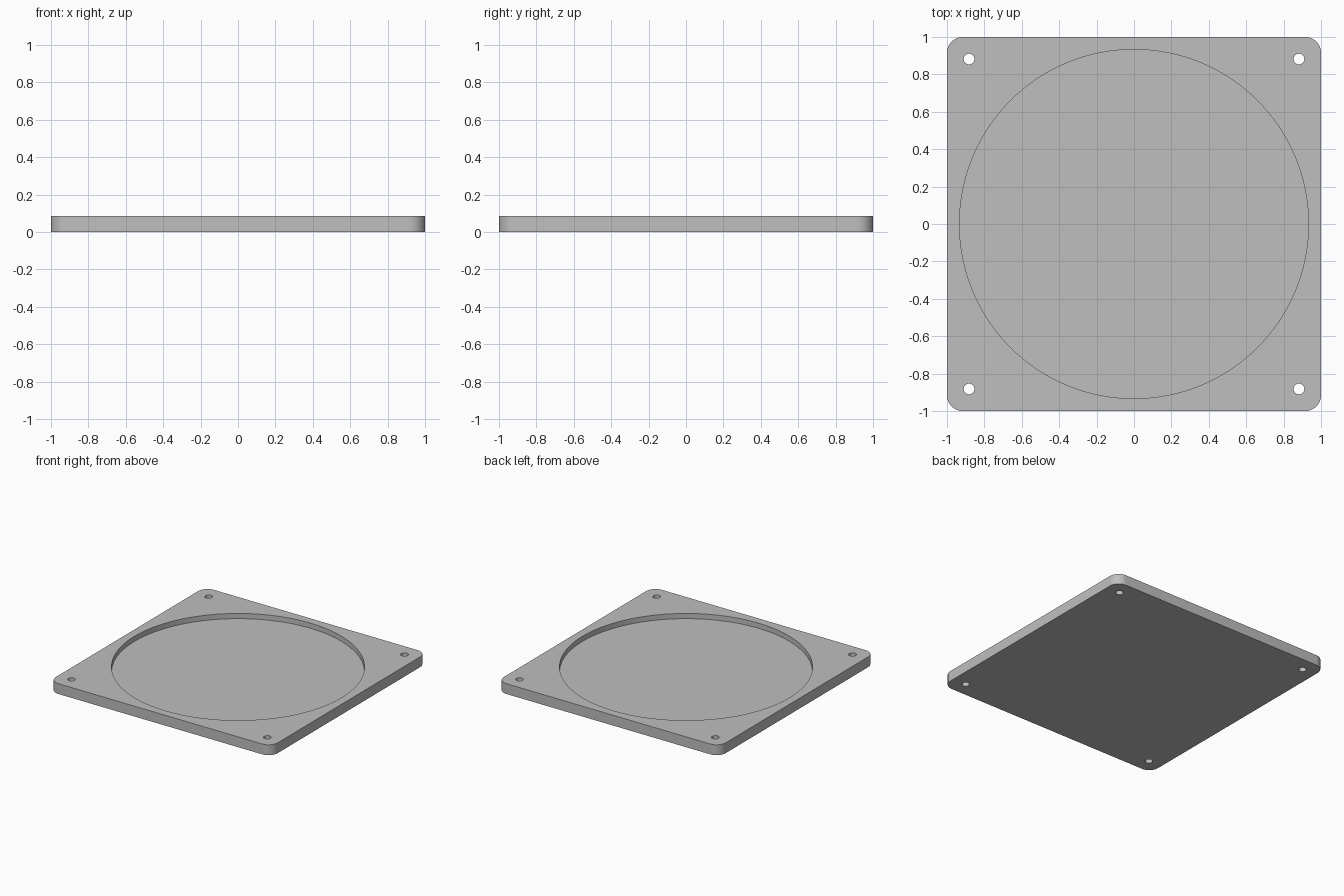
import bpy
import bmesh

cube = bpy.data.objects.get("Cube")
if cube:
    bpy.data.objects.remove(cube, do_unlink=True)

HEIGHT = 0.084
FLOOR = 0.042
RECESS_RADIUS = 0.933
HOLE_RADIUS = 0.0285
HOLE_OFFSET = 0.882
CORNER_RADIUS = 0.084

grey = bpy.data.materials.new("light grey")
grey.use_nodes = True
colour = (0.52, 0.52, 0.52, 1)
grey.diffuse_color = colour
grey.node_tree.nodes["Principled BSDF"].inputs["Base Color"].default_value = colour


def new_object(name, bm):
    mesh = bpy.data.meshes.new(name)
    bm.to_mesh(mesh)
    bm.free()
    mesh.materials.append(grey)
    obj = bpy.data.objects.new(name, mesh)
    bpy.context.collection.objects.link(obj)
    return obj


def cut_cylinder(target, name, radius, x, y, bottom, sides):
    """Cut a round pocket from the given height up through the top."""
    bm = bmesh.new()
    depth = 2 * HEIGHT
    bmesh.ops.create_cone(bm, cap_ends=True, segments=sides, radius1=radius,
                          radius2=radius, depth=depth)
    bmesh.ops.translate(bm, verts=bm.verts, vec=(x, y, bottom + depth / 2))
    cutter = new_object(name, bm)
    cutter.hide_render = True
    mod = target.modifiers.new(name, 'BOOLEAN')
    mod.operation = 'DIFFERENCE'
    mod.solver = 'EXACT'
    mod.object = cutter
    return cutter


# Square plate with rounded vertical corners
bm = bmesh.new()
bmesh.ops.create_cube(bm, size=1)
bmesh.ops.scale(bm, verts=bm.verts, vec=(2, 2, HEIGHT))
bmesh.ops.translate(bm, verts=bm.verts, vec=(0, 0, HEIGHT / 2))
uprights = [e for e in bm.edges if abs(e.verts[0].co.z - e.verts[1].co.z) > HEIGHT / 2]
bmesh.ops.bevel(bm, geom=uprights, offset=CORNER_RADIUS, segments=16,
                profile=0.5, affect='EDGES')
plate = new_object("cover_plate", bm)

# Shallow round recess and four through holes
cutters = [cut_cylinder(plate, "recess_cutter", RECESS_RADIUS, 0, 0, FLOOR, 128)]
for sx in (-1, 1):
    for sy in (-1, 1):
        cutters.append(cut_cylinder(plate, "screw_hole_cutter", HOLE_RADIUS,
                                    sx * HOLE_OFFSET, sy * HOLE_OFFSET,
                                    -HEIGHT / 2, 32))

# Apply the cuts, remove the cutters and smooth the round walls
bpy.ops.object.select_all(action='DESELECT')
plate.select_set(True)
bpy.context.view_layer.objects.active = plate
for mod in list(plate.modifiers):
    bpy.ops.object.modifier_apply(modifier=mod.name)
for cutter in cutters:
    bpy.data.objects.remove(cutter, do_unlink=True)
bpy.ops.object.shade_smooth_by_angle(angle=0.6)
